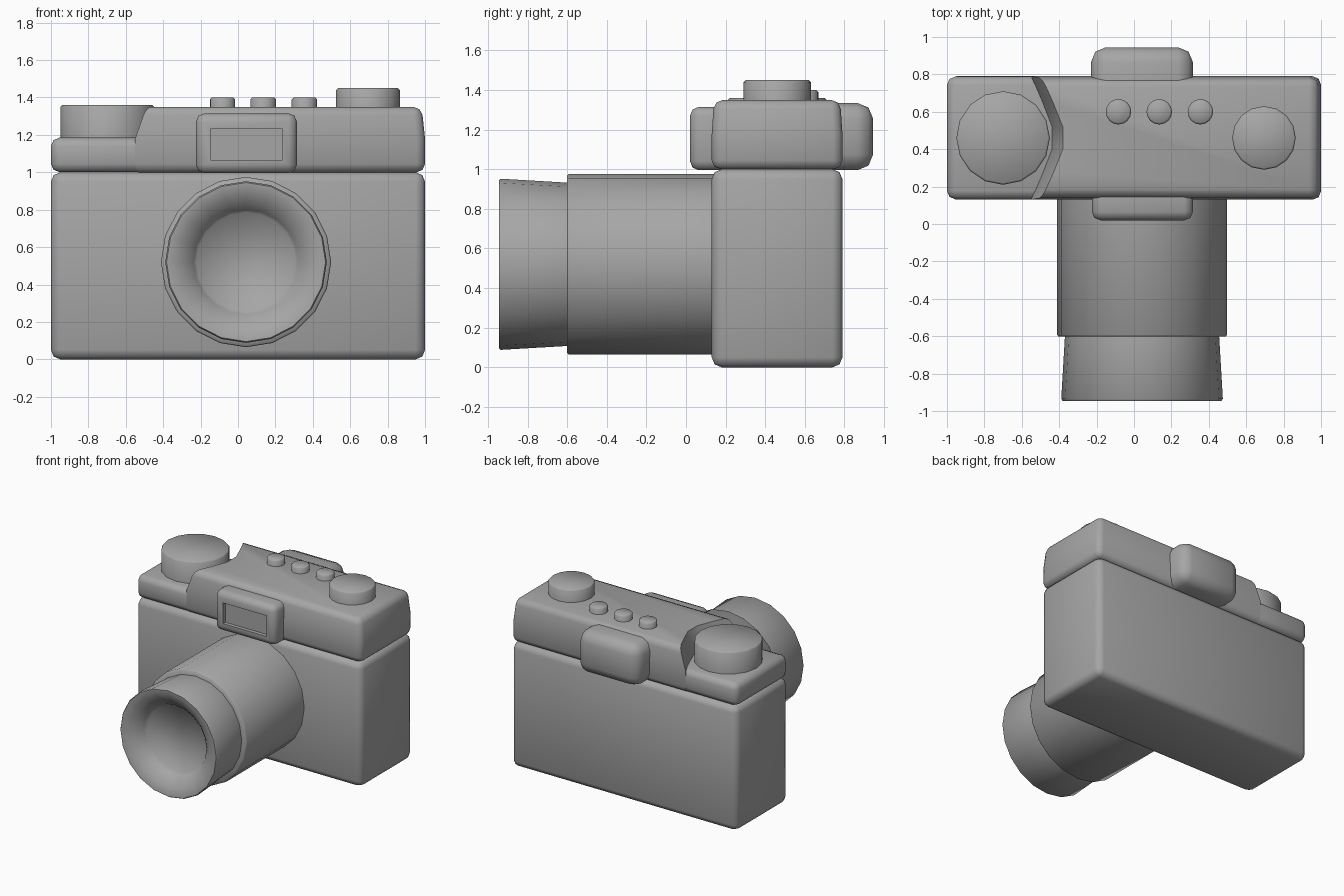
import bpy, bmesh
from math import cos, sin, pi, radians
from mathutils import Vector, Matrix

if "Cube" in bpy.data.objects:
    bpy.data.objects.remove(bpy.data.objects["Cube"])

grey = bpy.data.materials.new("dark_grey")
grey.diffuse_color = (0.38, 0.38, 0.38, 1)
grey.use_nodes = True
grey.node_tree.nodes["Principled BSDF"].inputs["Base Color"].default_value = grey.diffuse_color


def finish(name, bm):
    bmesh.ops.recalc_face_normals(bm, faces=bm.faces)
    me = bpy.data.meshes.new(name)
    bm.to_mesh(me)
    bm.free()
    me.materials.append(grey)
    ob = bpy.data.objects.new(name, me)
    bpy.context.collection.objects.link(ob)
    bpy.ops.object.select_all(action='DESELECT')
    bpy.context.view_layer.objects.active = ob
    ob.select_set(True)
    bpy.ops.object.shade_smooth_by_angle(angle=radians(60))
    return ob


def rounded_box(name, x, y, z, bevel, segs=2, window=None):
    """Box from (min, max) ranges; window = (inset, depth) sinks the front face."""
    bm = bmesh.new()
    bmesh.ops.create_cube(bm, size=1)
    for v in bm.verts:
        v.co = Vector([(r[0] + r[1]) / 2 + c * (r[1] - r[0]) for c, r in zip(v.co, (x, y, z))])
    bmesh.ops.bevel(bm, geom=bm.edges[:], offset=bevel, segments=segs, profile=0.5, affect='EDGES')
    if window:
        front = min(bm.faces, key=lambda f: f.calc_center_median().y)
        bmesh.ops.inset_individual(bm, faces=[front], thickness=window[0])
        bmesh.ops.translate(bm, verts=front.verts[:], vec=(0, 0, -0.007))
        pane = bmesh.ops.extrude_discrete_faces(bm, faces=[front])['faces'][0]
        bmesh.ops.translate(bm, verts=pane.verts[:], vec=(0, window[1], 0))
    return finish(name, bm)


def lathe(name, profile, sides, matrix):
    """Revolve (radius, height) points round local z; both ends are capped."""
    bm = bmesh.new()
    rings = [[bm.verts.new((r * cos(2 * pi * i / sides), r * sin(2 * pi * i / sides), h))
              for i in range(sides)] for r, h in profile]
    for a, b in zip(rings, rings[1:]):
        for i in range(sides):
            j = (i + 1) % sides
            bm.faces.new((a[i], a[j], b[j], b[i]))
    bm.faces.new(rings[0])
    bm.faces.new(rings[-1])
    bmesh.ops.transform(bm, matrix=matrix, verts=bm.verts)
    return finish(name, bm)


def knob(name, x, y, r, z0, z1, sides, c=0.01):
    lathe(name, [(r, z0), (r, z1 - c), (r - c, z1)], sides, Matrix.Translation((x, y, 0)))


# Main body
rounded_box("body", (-1, 1), (0.13, 0.79), (0, 1.0), 0.05)

# Low shelf under the large dial
rounded_box("top_shelf", (-1, -0.37), (0.132, 0.788), (1.001, 1.185), 0.045)

# Raised top cover whose left wall curves round the dial and leans back
bm = bmesh.new()
wall = [(-0.55, 0.13), (-0.49, 0.27), (-0.44, 0.40), (-0.44, 0.52), (-0.49, 0.65), (-0.55, 0.79)]
plan = wall + [(1, 0.79), (1, 0.13)]
rings = []
for z, lean, taper in ((1.0, 0, 0), (1.18, 0, 0), (1.35, 1, 1)):
    rings.append([bm.verts.new((x + lean * (0.06 if x < 0 else -0.018),
                                0.46 + (y - 0.46) * (1 - 0.035 * taper), z)) for x, y in plan])
bm.faces.new(rings[0])
bm.faces.new(rings[-1])
for a, b in zip(rings, rings[1:]):
    for i in range(len(plan)):
        j = (i + 1) % len(plan)
        bm.faces.new((a[i], a[j], b[j], b[i]))
bmesh.ops.recalc_face_normals(bm, faces=bm.faces)
outer = [e for e in bm.edges
         if (all(v.co.x > 0.5 for v in e.verts) or abs(e.verts[0].co.x - e.verts[1].co.x) > 1)
         and not all(abs(v.co.z - 1.18) < 0.01 for v in e.verts)]
bmesh.ops.bevel(bm, geom=outer, offset=0.045, segments=2, profile=0.5, affect='EDGES')
finish("top_cover", bm)

# Viewfinder with sunken window, and rear eyepiece with a chamfered back
rounded_box("viewfinder", (-0.225, 0.315), (0.02, 0.25), (0.995, 1.315), 0.045, 2, (0.045, 0.03))
rounded_box("eyepiece", (-0.23, 0.315), (0.55, 0.945), (0.995, 1.335), 0.08, 2)

# Lens: local z points to the front (-y)
lens = Matrix.Translation((0.043, 0, 0.52)) @ Matrix.Rotation(pi / 2, 4, 'X')
lathe("lens_barrel", [(0.455, -0.2), (0.455, 0.592), (0.447, 0.602), (0.39, 0.602)], 20, lens)
lathe("lens_ring", [(0.41, 0.55), (0.413, 0.61), (0.432, 0.935), (0.425, 0.945), (0.405, 0.943),
                    (0.36, 0.927), (0.315, 0.895), (0.28, 0.86), (0.265, 0.835)], 20, lens)

# Dials and buttons
knob("large_dial", -0.70, 0.46, 0.25, 1.15, 1.36, 16)
knob("small_dial", 0.695, 0.46, 0.17, 1.3, 1.45, 16)
for k, x in enumerate((-0.083, 0.135, 0.355)):
    knob(f"button_{k + 1}", x, 0.60, 0.068, 1.3, 1.4, 16)
